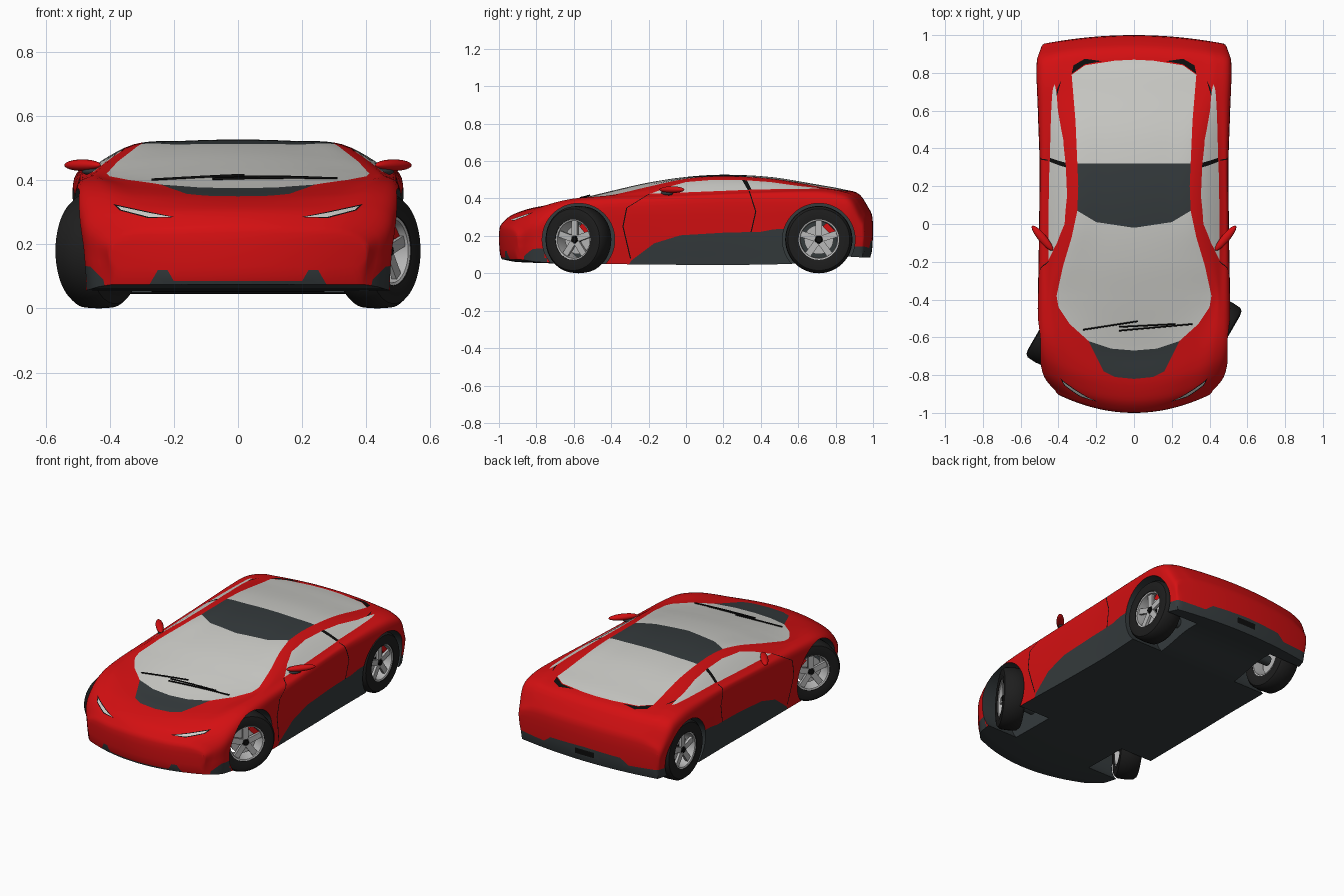
import bpy, bmesh, math
from mathutils import Vector, Matrix
from mathutils.bvhtree import BVHTree

if "Cube" in bpy.data.objects:
    bpy.data.objects.remove(bpy.data.objects["Cube"])


def material(name, r, g, b):
    m = bpy.data.materials.new(name)
    m.use_nodes = True
    m.diffuse_color = (r, g, b, 1)
    m.node_tree.nodes["Principled BSDF"].inputs["Base Color"].default_value = (r, g, b, 1)
    return m


RED = material("red paint", .66, .005, .006)
GLASS = material("pale glass", .61, .61, .58)
DARK = material("dark grey trim", .035, .043, .046)
BLACK = material("black seam", .004, .004, .004)
RUBBER = material("tyre rubber", .013, .013, .013)
METAL = material("wheel metal", .48, .48, .48)
BODY_MATS = [RED, GLASS, DARK, BLACK]


def add_object(name, bm, mats, angle=35):
    mesh = bpy.data.meshes.new(name)
    bm.to_mesh(mesh)
    bm.free()
    for m in mats:
        mesh.materials.append(m)
    ob = bpy.data.objects.new(name, mesh)
    bpy.context.collection.objects.link(ob)
    smooth(ob, angle)
    return ob


def smooth(ob, angle):
    bpy.ops.object.select_all(action='DESELECT')
    ob.select_set(True)
    bpy.context.view_layer.objects.active = ob
    bpy.ops.object.shade_smooth_by_angle(angle=math.radians(angle))


def hermite(a, b, ta, tb, s):
    return (a * (1 + 2 * s) * (1 - s) ** 2 + ta * s * (1 - s) ** 2
            + b * s * s * (3 - 2 * s) - tb * s * s * (1 - s))


def curve(*p):
    """Smooth function through (t, value) pairs."""
    def slope(i):
        a, b = p[max(i - 1, 0)], p[min(i + 1, len(p) - 1)]
        return (b[1] - a[1]) / (b[0] - a[0])

    def f(t):
        t = min(max(t, p[0][0]), p[-1][0])
        i = next(k for k in range(len(p) - 1) if t <= p[k + 1][0])
        h = p[i + 1][0] - p[i][0]
        return hermite(p[i][1], p[i + 1][1], slope(i) * h, slope(i + 1) * h, (t - p[i][0]) / h)
    return f


# Body lines running from nose to tail
END = .985
floor_z = curve((-END, .075), (-.9, .06), (-.5, .05), (.55, .05), (.8, .09), (END, .085))
side_w = curve((-END, .41), (-.95, .455), (-.9, .48), (-.7, .505), (0, .5), (.3, .497),
               (.6, .505), (.9, .51), (END, .485))
belt_w = curve((-END, .33), (-.9, .40), (-.67, .44), (-.4, .457), (.3, .455), (.65, .44),
               (.9, .44), (END, .41))
belt_z = curve((-END, .25), (-.95, .285), (-.9, .32), (-.8, .365), (-.67, .395), (-.5, .408),
               (-.2, .42), (.3, .44), (.7, .45), (.85, .435), (.93, .40), (END, .31))
roof_w = curve((-END, .2), (-.9, .27), (-.67, .34), (-.38, .405), (-.2, .375), (0, .337),
               (.2, .325), (.45, .34), (.7, .36), (END, .34))
roof_z = curve((-END, .258), (-.95, .295), (-.9, .323), (-.82, .355), (-.67, .385), (-.38, .422),
               (-.2, .462), (0, .5), (.2, .512), (.45, .5), (.7, .463), (.85, .44), (.93, .41), (END, .325))
top_z = curve((-END, .265), (-.95, .3), (-.9, .325), (-.82, .35), (-.67, .375), (-.4, .44),
              (-.2, .485), (0, .515), (.2, .527), (.45, .515), (.7, .475), (.85, .447), (.93, .42), (END, .335))
HALF = 60


def section(t):
    """Half cross-section from the floor centre round to the roof centre."""
    zb, ws, zh, wr, zr, zc = floor_z(t), side_w(t), belt_z(t) - .04, roof_w(t), roof_z(t), top_z(t)
    p = [Vector(v) for v in ((0, zb), (ws - .02, zb), (ws - .004, (zb + zh) / 2), (ws, zh),
                             (belt_w(t), belt_z(t)), (wr, zr), (wr / 2, zr + (zc - zr) * .75), (0, zc))]
    p.append(Vector((-p[6].x, p[6].y)))
    pts = [p[1] * (i / 20) + p[0] * (1 - i / 20) for i in range(20)]
    for k in range(1, 7):
        n = 10 if k == 1 else 6
        ta = p[2] - p[1] if k == 1 else (p[k + 1] - p[k - 1]) / 2
        pts += [hermite(p[k], p[k + 1], ta, (p[k + 2] - p[k]) / 2, i / n) for i in range(n)]
    return pts + [p[7]]


def bend(x, t):
    nose, tail = min(max((-.4 - t) / .6, 0), 1), min(max((t - .6) / .4, 0), 1)
    return t + x * x * (.6 * nose - .2 * tail)


def end_rings(sign, width, z):
    """Rings that close the nose or tail onto one horizontal line."""
    base, rings = section(sign * END), []
    for s in (.2, .45, .75, 1):
        line = [Vector((width * math.sin(math.pi * j / HALF), z)) for j in range(HALF + 1)]
        t = sign * (END + (1 - END) * math.sqrt(1 - (1 - s) ** 2))
        rings.append((t, [a.lerp(b, s) for a, b in zip(base, line)]))
    return rings


STEPS = 110
rings = end_rings(-1, .4, .2)[::-1]
rings += [(t, section(t)) for t in (END * (2 * i / STEPS - 1) for i in range(STEPS + 1))]
rings += end_rings(1, .475, .24)
bm = bmesh.new()
loops = []
for t, half in rings:
    full = [(p.x, p.y) for p in half] + [(-p.x, p.y) for p in half[-2:0:-1]]
    loops.append([bm.verts.new((x, bend(x, t), z)) for x, z in full])
for a, b in zip(loops, loops[1:]):
    for j in range(len(a)):
        k = (j + 1) % len(a)
        bm.faces.new((a[j], a[k], b[k], b[j]))
bmesh.ops.remove_doubles(bm, verts=bm.verts, dist=1e-5)
bmesh.ops.recalc_face_normals(bm, faces=bm.faces)
for f in bm.faces:
    f.material_index = 2 if f.normal.z < -.8 else 0


def inside(u, v, poly):
    hit = False
    for (a, b), (c, d) in zip(poly, poly[1:] + poly[:1]):
        if (b > v) != (d > v) and u < (c - a) * (v - b) / (d - b) + a:
            hit = not hit
    return hit


def paint(mat, axes, where, *outline):
    """Cut an outline into the skin on both sides and colour its inside."""
    i, j = axes
    for s in (1, -1):
        poly = [(u * s if i == 0 else u, v) for u, v in outline]

        def near(lo, hi, pad):
            for f in bm.faces:
                c = f.calc_center_median()
                if (c.x * s > 0 and lo[0] - pad < c[i] < hi[0] + pad
                        and lo[1] - pad < c[j] < hi[1] + pad and where(c)):
                    yield f, c
        for p, q in zip(poly, poly[1:] + poly[:1]):
            if i == 0 and p[0] == q[0] == 0:
                continue
            faces = [f for f, c in near(list(map(min, p, q)), list(map(max, p, q)), .025)]
            geom = set(faces) | {e for f in faces for e in f.edges} | {v for f in faces for v in f.verts}
            co, no = Vector(), Vector()
            co[i], co[j], no[i], no[j] = p[0], p[1], q[1] - p[1], p[0] - q[0]
            bmesh.ops.bisect_plane(bm, geom=list(geom), dist=1e-5, plane_co=co, plane_no=no.normalized())
        lo, hi = [min(k) for k in zip(*poly)], [max(k) for k in zip(*poly)]
        for f, c in near(lo, hi, 0):
            if inside(c[i], c[j], poly):
                f.material_index = mat


def seam(*path):
    """Thin black shut line on the flanks."""
    paint(3, (1, 2), flank, *path, *[(y + .006, z) for y, z in path[::-1]])


def upper(c): return c.z > .3
def flank(c): return abs(c.x) > .25
def front(c): return c.y < -.75
def rear(c): return c.y > .88


TOP, SIDE, FACE = (0, 1), (1, 2), (0, 2)
# Windscreen, bonnet panel, roof panel, rear window and tail vents
cowl = [(0, -.67), (.12, -.66), (.24, -.62)]
header = [(.3, .07), (.2, .01), (0, -.02)]
paint(1, TOP, upper, *cowl, (.34, -.53), (.4, -.44), (.41, -.38), (.375, -.22), (.33, -.07), *header)
paint(2, TOP, upper, (0, -.82), (.1, -.81), (.16, -.78), *cowl[::-1])
paint(2, TOP, upper, *header[::-1], (.295, .2), (.3, .32), (0, .32))
paint(1, TOP, upper, (0, .32), (.3, .32), (.31, .55), (.33, .79), (.26, .84), (.1, .865), (0, .87))
paint(3, TOP, upper, (.17, .862), (.26, .845), (.33, .795), (.32, .84), (.26, .875))
paint(3, TOP, upper, (.425, .62), (.385, .76), (.405, .72))
# Side windows with the pillar between them
paint(1, SIDE, flank, (-.19, .425), (-.1, .46), (0, .488), (.15, .5), (.3, .498), (.33, .446))
paint(3, SIDE, flank, (.3, .498), (.325, .497), (.35, .448), (.33, .446))
paint(1, SIDE, flank, (.35, .448), (.325, .497), (.45, .488), (.6, .467), (.74, .453))
# Side skirts and door lines
paint(2, SIDE, flank, (-.31, .04), (-.29, .07), (-.17, .16), (-.03, .203), (.2, .217),
      (.4, .222), (.47, .235), (.6, .24), (.6, .04))
seam((-.3, .08), (-.34, .25), (-.32, .35), (-.2, .424))
seam((.335, .44), (.37, .33), (.345, .22))
# Front lip, corner intakes and headlights
paint(2, FACE, front, (0, .085), (.2, .085), (.22, .12), (.25, .12), (.28, .068), (.3, .04), (0, .04))
paint(2, FACE, front, (.41, .04), (.42, .09), (.46, .13), (.52, .14), (.52, .04))
paint(3, FACE, front, (.195, .285), (.28, .302), (.39, .326), (.37, .306), (.28, .282))
paint(1, FACE, front, (.21, .286), (.28, .299), (.378, .32), (.365, .308), (.28, .286))
# Rear bumper and plate recess
paint(2, FACE, rear, (0, .18), (.24, .172), (.29, .135), (.52, .145), (.52, .03), (0, .03))
paint(3, FACE, rear, (0, .125), (.065, .125), (.065, .16), (0, .16))

skin = BVHTree.FromBMesh(bm)
body = add_object("body", bm, BODY_MATS)


def cylinder(name, radius, length, place, mats, sides=48):
    b = bmesh.new()
    bmesh.ops.create_cone(b, cap_ends=True, segments=sides, radius1=radius, radius2=radius, depth=length,
                          matrix=Matrix.Translation(place) @ Matrix.Rotation(math.pi / 2, 4, 'Y'))
    for f in b.faces:
        f.material_index = len(mats) // 2
    return add_object(name, b, mats)


# Wheel arches
AXLES = (("front", -.575, -30), ("rear", .71, 0))
for end, y, steer in AXLES:
    for s in (1, -1):
        cutter = cylinder("arch_cutter", .194, .45, (s * .495, y, .18), BODY_MATS, 64)
        cutter.hide_render = True
        mod = body.modifiers.new("arch", 'BOOLEAN')
        mod.operation, mod.solver, mod.object = 'DIFFERENCE', 'EXACT', cutter
        bpy.context.view_layer.objects.active = body
        bpy.ops.object.modifier_apply(modifier=mod.name)
        bpy.data.objects.remove(cutter)
smooth(body, 35)


def lathe(name, mat, place, profile, n=48):
    """Turn a closed (x, radius) profile about the x axis."""
    b = bmesh.new()
    rows = [[b.verts.new((x, r * math.cos(a), r * math.sin(a))) for x, r in profile]
            for a in (2 * math.pi * i / n for i in range(n))]
    for k, row in enumerate(rows):
        nxt = rows[(k + 1) % n]
        for j in range(len(row)):
            b.faces.new((row[j - 1], row[j], nxt[j], nxt[j - 1]))
    bmesh.ops.remove_doubles(b, verts=b.verts, dist=1e-5)
    bmesh.ops.recalc_face_normals(b, faces=b.faces)
    add_object(name, b, [mat]).matrix_world = place


def boxes(name, mat, place, *parts):
    b = bmesh.new()
    for turn, centre, size in parts:
        bmesh.ops.create_cube(b, size=1, matrix=Matrix.Rotation(turn, 4, 'X')
                              @ Matrix.Translation(centre) @ Matrix.Diagonal((*size, 1)))
    add_object(name, b, [mat]).matrix_world = place


# Wheels, the front pair steered, and axles
for end, y, steer in AXLES:
    for s, side in ((1, "left"), (-1, "right")):
        tag = f"{end}_{side}_"
        place = (Matrix.Translation((s * .435, y, .18))
                 @ Matrix.Rotation(math.radians(steer + (180 if s < 0 else 0)), 4, 'Z'))
        wall = [(.06, .108), (.065, .14), (.06, .165), (.045, .177)]
        lathe(tag + "tyre", RUBBER, place, wall + [(0, .18)] + [(-x, r) for x, r in wall[::-1]])
        lathe(tag + "rim", METAL, place, [(.058, .112), (.053, .1), (0, .096), (-.058, .1), (-.058, .112)])
        lathe(tag + "brake_disc", METAL, place, [(.008, 0), (.008, .078), (-.008, .078), (-.008, 0)])
        lathe(tag + "hub", BLACK, place, [(.052, 0), (.05, .016), (0, .024), (0, 0)], 10)
        boxes(tag + "spokes", METAL, place,
              *[(2 * math.pi * k / 5, (.035, 0, .06), (.016, .034, .082)) for k in range(5)])
        boxes(tag + "caliper", RED, place, (s * -.8, (.012, 0, .08), (.036, .07, .03)))
    cylinder(end + "_axle", .03, .8, (0, y, .17), [DARK], 20)

# Door mirrors on short stalks
for s, side in ((1, "left"), (-1, "right")):
    for part, mat, centre, size in (("mirror", RED, (.485, -.075, .447), (.085, .022, .018)),
                                    ("mirror_stalk", DARK, (.455, -.105, .427), (.045, .018, .012))):
        b = bmesh.new()
        bmesh.ops.create_uvsphere(b, u_segments=24, v_segments=12, radius=1)
        ob = add_object(f"{side}_{part}", b, [mat], 60)
        ob.matrix_world = (Matrix.Translation((s * centre[0], *centre[1:]))
                           @ Matrix.Rotation(s * math.radians(50), 4, 'Z') @ Matrix.Diagonal((*size, 1)))

# Wipers lying on the windscreen
for name, a, b in (("long_wiper", (-.27, -.56), (.02, -.515)), ("wiper_arm", (-.08, -.565), (.31, -.53)),
                   ("short_wiper", (-.08, -.545), (.22, -.53))):
    data = bpy.data.curves.new(name, 'CURVE')
    data.dimensions, data.bevel_depth, data.bevel_resolution = '3D', .004, 1
    line = data.splines.new('POLY')
    line.points.add(11)
    for k, p in enumerate(line.points):
        xy = Vector(a).lerp(Vector(b), k / 11)
        hit = skin.ray_cast(Vector((*xy, 1)), Vector((0, 0, -1)))[0]
        p.co = (*xy, hit.z + .005, 1)
    data.materials.append(BLACK)
    bpy.context.collection.objects.link(bpy.data.objects.new(name, data))
